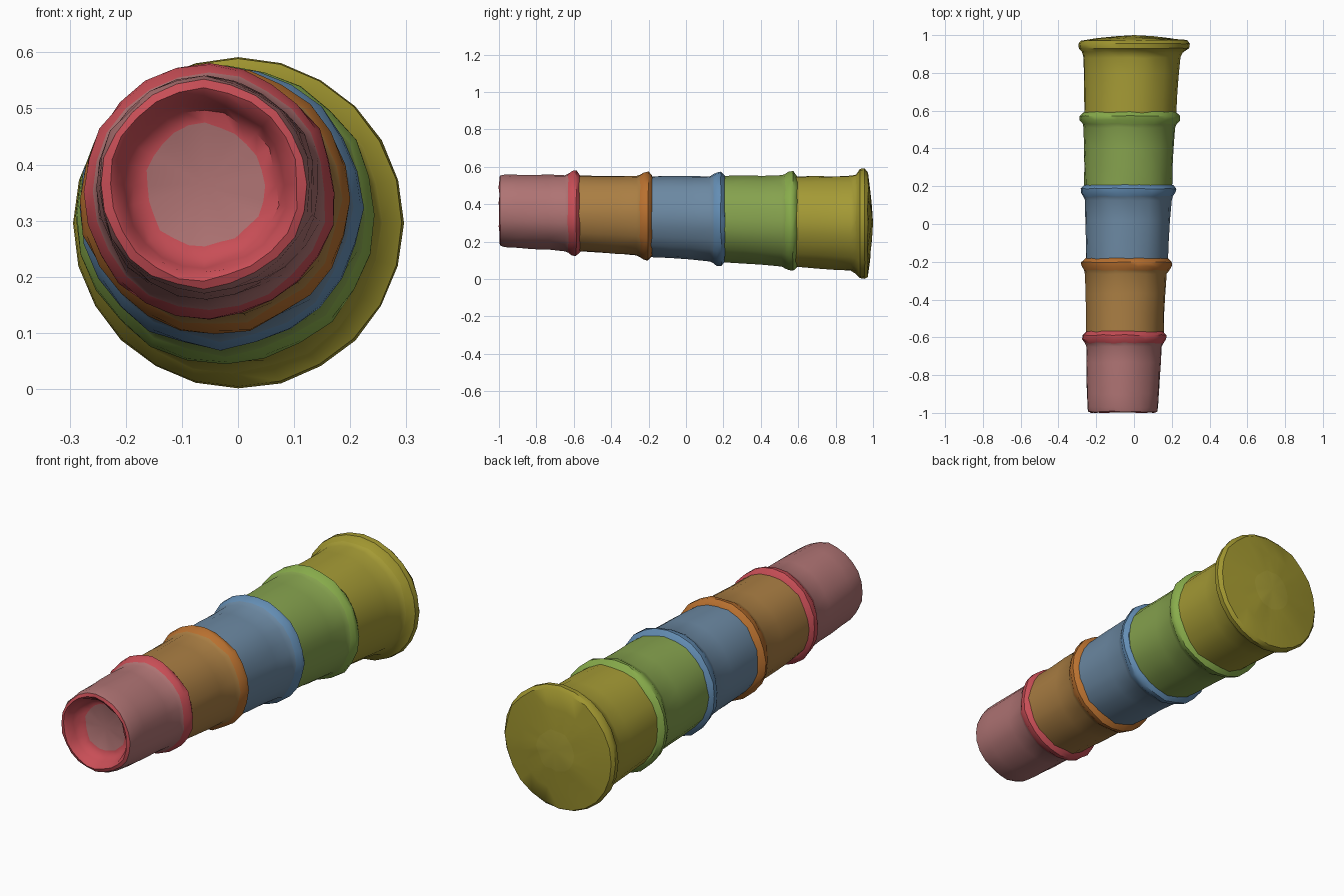
import bpy, bmesh, math, random

if "Cube" in bpy.data.objects:
    bpy.data.objects.remove(bpy.data.objects["Cube"])

random.seed(4)
SIDES = 24


def material(name, rgb):
    m = bpy.data.materials.new(name)
    m.diffuse_color = [c ** 2.2 for c in rgb] + [1]
    m.use_nodes = True
    m.node_tree.nodes["Principled BSDF"].inputs["Base Color"].default_value = m.diffuse_color
    return m


def ring(bm, y, offset, flutes, jitter=0.002, shift=0.0):
    """Slightly uneven circle on the tapering, drifting axis of the stack."""
    t = (y + 1) / 1.9
    r = 0.19 + 0.065 * t + offset
    cx, cz = -0.061 + 0.048 * t + shift, 0.365 - 0.0675 * t
    verts = []
    for i in range(SIDES):
        a = math.tau * i / SIDES
        rr = r + flutes[i] + random.uniform(-jitter, jitter)
        yy = y + random.uniform(-jitter, jitter)
        verts.append(bm.verts.new((cx + rr * math.cos(a), yy, cz + rr * math.sin(a))))
    return verts


def cup(name, profile, body_rgb, rim_rgb, cap_start=None, cap_end=None):
    """Profile rows: y, radial offset, 1 where the following strip is rim coloured, x shift."""
    bm = bmesh.new()
    flutes = [random.uniform(-0.004, 0.003) for _ in range(SIDES)]
    smooth = [0] * SIDES
    rings = []
    for y, off, rim, shift in profile:
        big = off > 0.03
        rings.append(ring(bm, y, off, smooth if big else flutes,
                          0.001 if big else 0.003, shift))
    for a, b, row in zip(rings, rings[1:], profile):
        for i in range(SIDES):
            j = (i + 1) % SIDES
            bm.faces.new((a[i], a[j], b[j], b[i])).material_index = row[2]
    # Close an end with a fan to a centre point
    for loop, centre in ((rings[0], cap_start), (rings[-1], cap_end)):
        if centre:
            c = bm.verts.new(centre)
            for i in range(SIDES):
                bm.faces.new((loop[i], loop[(i + 1) % SIDES], c))
    bmesh.ops.recalc_face_normals(bm, faces=bm.faces)
    me = bpy.data.meshes.new(name)
    bm.to_mesh(me)
    bm.free()
    ob = bpy.data.objects.new(name, me)
    bpy.context.collection.objects.link(ob)
    me.materials.append(material(name + "_body", body_rgb))
    me.materials.append(material(name + "_rim", rim_rgb))
    bpy.ops.object.select_all(action='DESELECT')
    ob.select_set(True)
    bpy.context.view_layer.objects.active = ob
    bpy.ops.object.shade_smooth_by_angle(angle=math.radians(40))
    return ob


def body_and_rim(start, rim):
    """Straight wall followed by a rolled rim that tucks onto the next cup."""
    rows = [(start + (rim - 0.05 - start) * k / 3, 0.0, 0, 0) for k in range(4)]
    return rows + [(rim - 0.03, 0.008, 1, 0), (rim - 0.01, 0.021, 1, 0),
                   (rim + 0.012, 0.022, 1, 0), (rim + 0.03, 0.004, 1, 0),
                   (rim + 0.035, -0.006, 1, 0)]


# Smallest cup, with the recessed base facing the front
base = [(-0.925, -0.085, 1, 0), (-0.935, -0.06, 1, 0), (-0.96, -0.045, 1, 0),
        (-0.988, -0.033, 1, 0), (-0.999, -0.02, 1, 0), (-0.993, -0.006, 0, 0),
        (-0.97, 0.0, 0, 0)]
cup("red_cup", base + body_and_rim(-0.9, -0.6), (0.68, 0.45, 0.45), (0.78, 0.31, 0.34),
    cap_start=(-0.06, -0.922, 0.365))

# Middle cups
cup("orange_cup", body_and_rim(-0.575, -0.215), (0.66, 0.49, 0.27), (0.72, 0.44, 0.2))
cup("blue_cup", body_and_rim(-0.19, 0.175), (0.42, 0.53, 0.63), (0.39, 0.55, 0.7))
cup("green_cup", body_and_rim(0.2, 0.56), (0.52, 0.63, 0.31), (0.53, 0.67, 0.3))

# Largest cup, with a flared lip and a shallow domed closure at the back
lip = [(0.585, 0, 0, 0), (0.7, -0.001, 0, 0), (0.8, 0, 0, 0), (0.88, 0.002, 0, 0),
       (0.91, 0.012, 1, 0.003), (0.93, 0.036, 1, 0.012), (0.955, 0.038, 1, 0.012),
       (0.972, 0.025, 1, 0.01), (0.982, -0.06, 1, 0.01), (0.992, -0.16, 1, 0.01)]
cup("yellow_cup", lip, (0.64, 0.6, 0.22), (0.62, 0.58, 0.2), cap_end=(0.0, 1.0, 0.3))
